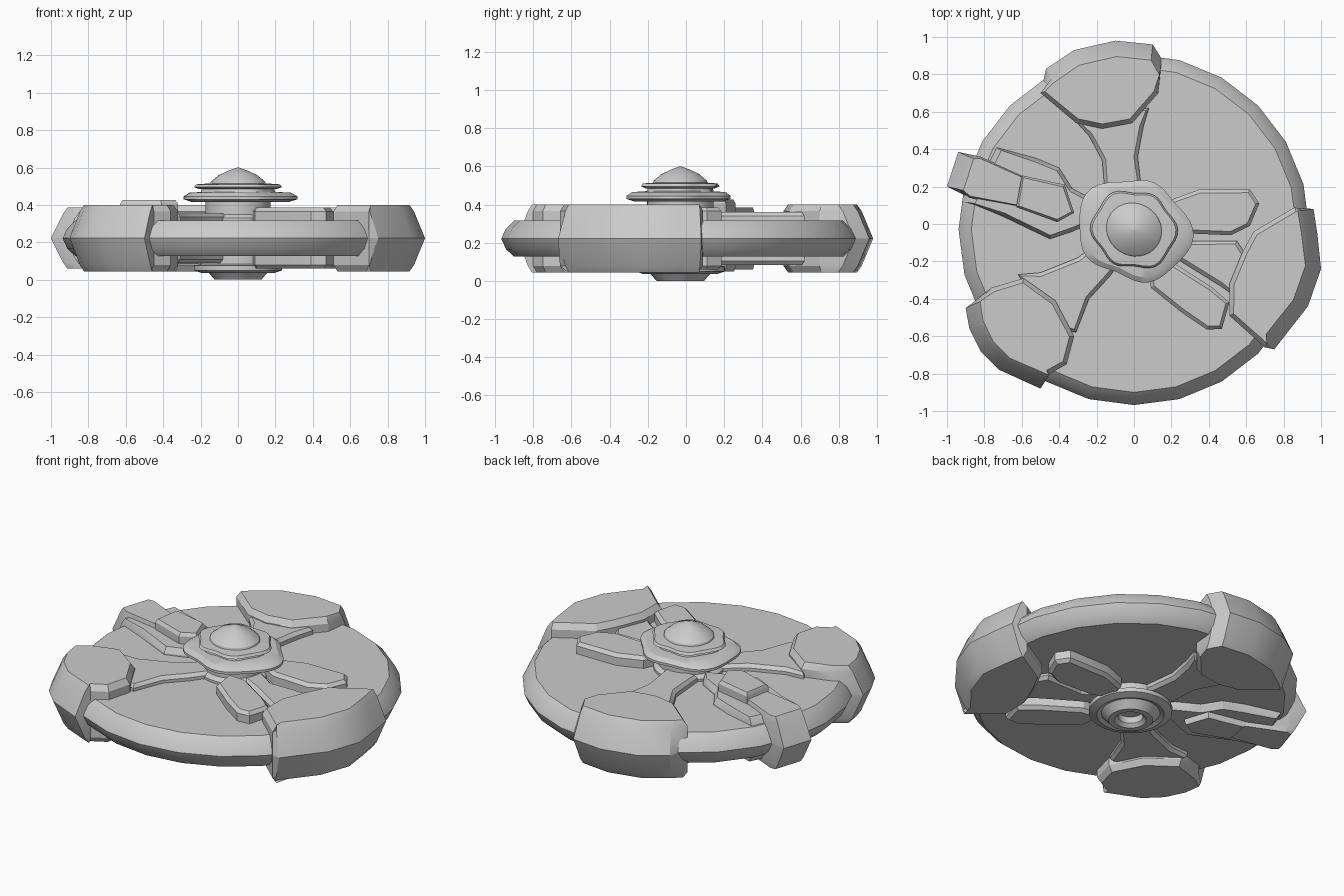
import bpy, bmesh, math
from mathutils import Vector

if "Cube" in bpy.data.objects:
    bpy.data.objects.remove(bpy.data.objects["Cube"])

MID = 0.222                      # mirror plane of the flat body
C = Vector((0.0, -0.03))         # axis of the disc


def finish(name, bm, angle=30):
    bmesh.ops.recalc_face_normals(bm, faces=bm.faces)
    me = bpy.data.meshes.new(name)
    bm.to_mesh(me)
    bm.free()
    ob = bpy.data.objects.new(name, me)
    bpy.context.collection.objects.link(ob)
    bpy.ops.object.select_all(action='DESELECT')
    ob.select_set(True)
    bpy.context.view_layer.objects.active = ob
    bpy.ops.object.shade_smooth_by_angle(angle=math.radians(angle))
    return ob


def loft(name, rings, angle=30):
    """Join closed rings of equal length and cap both ends."""
    bm = bmesh.new()
    vr = [[bm.verts.new(p) for p in r] for r in rings]
    n = len(vr[0])
    for a, b in zip(vr, vr[1:]):
        for i in range(n):
            j = (i + 1) % n
            bm.faces.new((a[i], a[j], b[j], b[i]))
    bm.faces.new(vr[0])
    bm.faces.new(vr[-1])
    return finish(name, bm, angle)


def lathe(name, profile, sides, wave=None):
    """Revolve (radius, z) points; wave optionally varies the radius by angle."""
    rings = []
    for r, z in profile:
        ring = []
        for i in range(sides):
            a = 2 * math.pi * i / sides
            k = wave(a) if wave else 1.0
            ring.append((C.x + r * k * math.cos(a), C.y + r * k * math.sin(a), z))
        rings.append(ring)
    return loft(name, rings)


def inset(pts, d):
    """Move an outline inward along its corner bisectors (counter-clockwise)."""
    v = [Vector(p) for p in pts]
    if sum(a.x * b.y - b.x * a.y for a, b in zip(v, v[1:] + v[:1])) < 0:
        d = -d
    out = []
    for i, p in enumerate(v):
        e1 = (p - v[i - 1]).normalized()
        e2 = (v[(i + 1) % len(v)] - p).normalized()
        n = Vector((-e1.y - e2.y, e1.x + e2.x)).normalized()
        out.append(p + n * d)
    return out


def mirrored(name, levels):
    """Loft levels (points, z) from the top to the middle and mirror below."""
    top = [[(p[0], p[1], z) for p in pts] for pts, z in levels]
    low = [[(x, y, 2 * MID - z) for x, y, z in r] for r in reversed(top)]
    return loft(name, top + low, 25)


def plate(name, pts, z, bevel=0.02):
    return mirrored(name, [(inset(pts, bevel), z), (pts, z - bevel)])


def clamp(name, outer, inner, z=0.4, bevel=0.025, slope=0.085):
    """Block gripping the rim: outer points bulge out at mid height."""
    pts = outer + inner
    ins = inset(pts, bevel)

    def pull(p, d):
        v = Vector(p) - C
        return C + v * (1 - d / v.length)
    n = len(outer)
    top = [pull(p, slope) for p in outer] + ins[n:]
    mid = [pull(p, slope - 0.025) for p in outer] + inner
    return mirrored(name, [(top, z), (mid, z - 0.035), (pts, MID)])


# main disc with a pointed, softly rounded rim
lathe("disc", [(0.87, 0.127), (0.912, 0.165), (0.938, 0.222), (0.912, 0.275), (0.87, 0.316)], 24)

# clamps around the rim
clamp("back_clamp",
      [(0.15, 0.88), (0.10, 0.96), (-0.10, 0.98), (-0.32, 0.93), (-0.47, 0.83)],
      [(-0.50, 0.70), (-0.31, 0.54), (-0.17, 0.51), (-0.01, 0.54), (0.13, 0.70)])
clamp("right_clamp",
      [(0.75, -0.67), (0.93, -0.44), (1.0, -0.24), (0.98, -0.05), (0.96, 0.08)],
      [(0.86, 0.09), (0.64, -0.04), (0.58, -0.15), (0.51, -0.32), (0.51, -0.49), (0.70, -0.66)])
clamp("left_clamp",
      [(-0.90, -0.45), (-0.88, -0.56), (-0.82, -0.68), (-0.72, -0.78), (-0.50, -0.88)],
      [(-0.45, -0.80), (-0.36, -0.75), (-0.32, -0.60), (-0.42, -0.41), (-0.59, -0.29), (-0.76, -0.34)])
clamp("strap",
      [(-0.94, 0.385), (-1.0, 0.20)],
      [(-0.88, 0.14), (-0.60, 0.09), (-0.58, 0.25), (-0.82, 0.36)], z=0.385, bevel=0.01, slope=0.09)

# raised block on the inner end of the strap
loft("strap_block", [[(x, y, z) for x, y in inset(
    [(-0.63, 0.09), (-0.41, 0.01), (-0.32, 0.06), (-0.37, 0.21), (-0.60, 0.26)], d)]
    for d, z in ((0.01, 0.05), (0, 0.07), (0, 0.405), (0.015, 0.425))])

# arms joining the hub to the clamps
plate("back_arm", [(-0.34, 0.58), (-0.24, 0.47), (-0.17, 0.34), (-0.15, 0.1), (0.05, 0.1),
                   (0.02, 0.36), (0.05, 0.52), (0.08, 0.62)], 0.36)
plate("left_arm", [(-0.62, -0.27), (-0.50, -0.26), (-0.30, -0.18), (-0.12, -0.04), (-0.04, -0.16),
                   (-0.13, -0.28), (-0.24, -0.40), (-0.31, -0.58), (-0.45, -0.55)], 0.355)
plate("right_arm", [(0.12, 0.02), (0.30, -0.09), (0.55, -0.09), (0.62, -0.2), (0.56, -0.40),
                    (0.46, -0.33), (0.25, -0.20), (0.10, -0.12)], 0.35)
clamp("strap_arm", [(-0.77, 0.43), (-0.92, 0.12)],
      [(-0.70, 0.04), (-0.45, -0.08), (-0.33, -0.04), (-0.15, 0.04), (-0.20, 0.12),
       (-0.33, 0.19), (-0.40, 0.30), (-0.52, 0.35)], z=0.36, bevel=0.02, slope=0.07)

# loose lobed plates beside the right arm
plate("upper_lobe", [(0.15, 0.02), (0.20, 0.13), (0.35, 0.185), (0.62, 0.185), (0.67, 0.11),
                     (0.62, -0.01), (0.52, -0.06), (0.28, -0.05)], 0.385)
plate("lower_lobe", [(0.08, -0.20), (0.09, -0.34), (0.25, -0.47), (0.39, -0.565), (0.47, -0.56),
                     (0.51, -0.42), (0.42, -0.34), (0.20, -0.20)], 0.385)


# central hub: neck, wavy collars, dome
def wavy(a):
    return 1 + 0.09 * math.cos(2 * (a - 2.75)) + 0.05 * math.cos(5 * a + 0.4)


def softer(a):
    return 1 + 0.06 * math.cos(2 * (a - 2.75)) + 0.05 * math.cos(6 * a)


lathe("neck", [(0.20, 0.20), (0.20, 0.33), (0.175, 0.35), (0.175, 0.44)], 32)
lathe("lower_collar", [(0.24, 0.415), (0.285, 0.43), (0.285, 0.445), (0.255, 0.465), (0.18, 0.47)], 48, wavy)
lathe("collar_neck", [(0.185, 0.46), (0.175, 0.495)], 32, softer)
lathe("upper_collar", [(0.19, 0.485), (0.215, 0.495), (0.205, 0.51), (0.14, 0.515)], 48, softer)
lathe("dome", [(0.148, 0.505), (0.142, 0.525), (0.10, 0.56), (0.05, 0.583), (0.004, 0.6)], 32,
      lambda a: 1 + 0.04 * math.cos(2 * (a - 2.6)))

# underside hub with a recessed socket
lathe("under_hub", [(0.2, 0.2), (0.2, 0.085), (0.235, 0.075), (0.235, 0.05), (0.19, 0.035),
                    (0.165, 0.045), (0.15, 0.03), (0.125, 0.0), (0.09, 0.0), (0.07, 0.02),
                    (0.07, 0.06)], 32)
